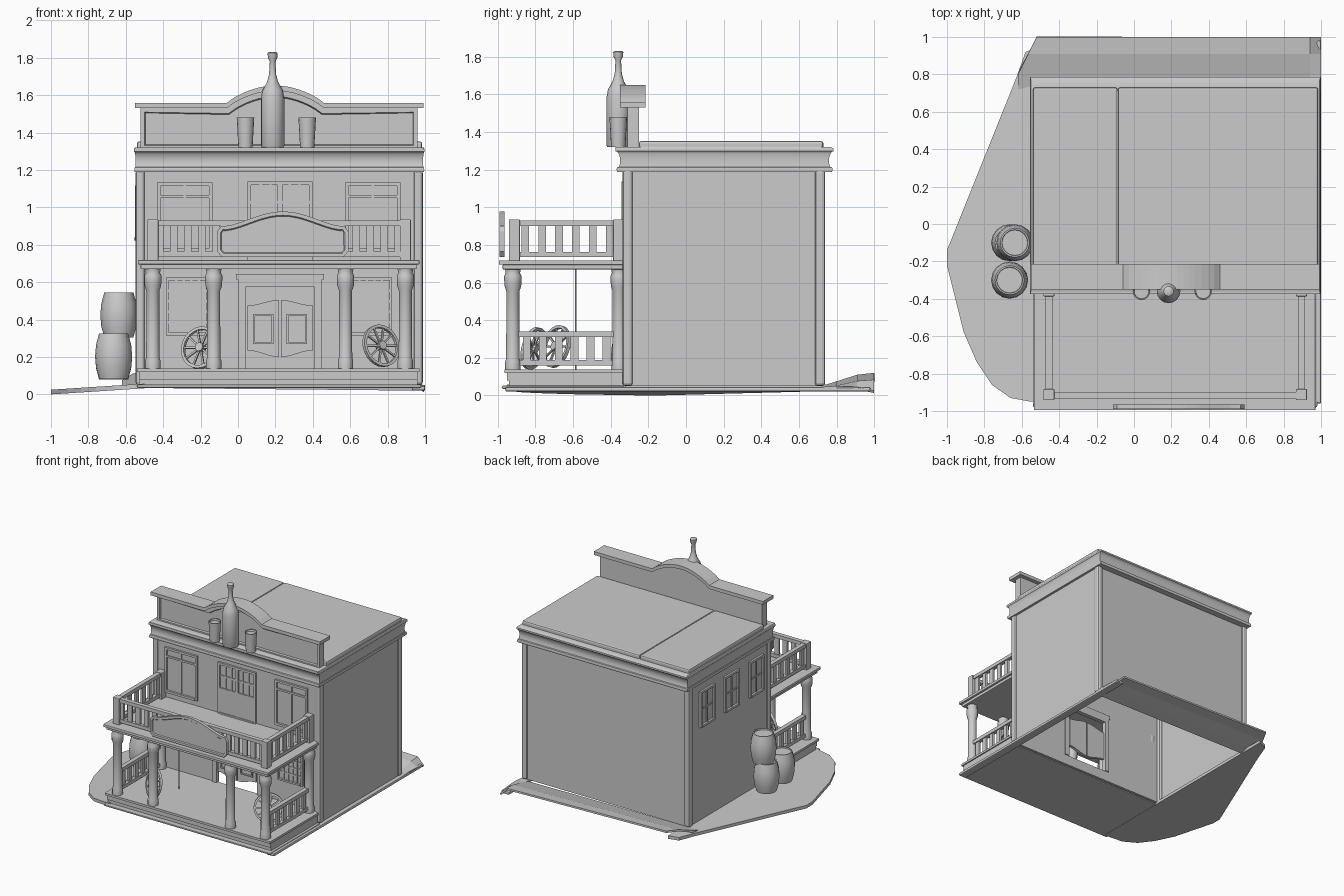
import bpy, bmesh, math
from mathutils import Matrix, Vector

if "Cube" in bpy.data.objects:
    bpy.data.objects.remove(bpy.data.objects["Cube"])

grey = bpy.data.materials.new("light grey")
grey.use_nodes = True
grey.diffuse_color = (0.6, 0.6, 0.6, 1)
grey.node_tree.nodes["Principled BSDF"].inputs["Base Color"].default_value = (0.6, 0.6, 0.6, 1)

MID = 0.22             # centre line of the building
L, R = -0.53, 0.968    # side walls
F, B = -0.32, 0.718    # front and back walls


def finish(name, bm, smooth=False, bevel=0):
    bmesh.ops.recalc_face_normals(bm, faces=bm.faces)
    mesh = bpy.data.meshes.new(name)
    bm.to_mesh(mesh)
    bm.free()
    mesh.materials.append(grey)
    ob = bpy.data.objects.new(name, mesh)
    bpy.context.collection.objects.link(ob)
    if smooth:
        bpy.ops.object.select_all(action="DESELECT")
        ob.select_set(True)
        bpy.context.view_layer.objects.active = ob
        bpy.ops.object.shade_smooth_by_angle(angle=math.radians(40))
    if bevel:
        mod = ob.modifiers.new("bevel", "BEVEL")
        mod.width, mod.segments = bevel, 2
    return ob


def boxes(name, specs, bevel=0):
    """One object from boxes given as (x0, x1, y0, y1, z0, z1)."""
    bm = bmesh.new()
    for x0, x1, y0, y1, z0, z1 in specs:
        m = Matrix.Translation(((x0 + x1) / 2, (y0 + y1) / 2, (z0 + z1) / 2))
        bmesh.ops.create_cube(bm, size=1, matrix=m @ Matrix.Diagonal((x1 - x0, y1 - y0, z1 - z0, 1)))
    return finish(name, bm, bevel=bevel)


def lathe(name, profile, places, steps=16):
    """Spin a (radius, z) profile about z at each place."""
    bm = bmesh.new()
    for place in places:
        rings = []
        for r, z in profile:
            rings.append([bm.verts.new(Vector(place) + Vector((r * math.cos(a), r * math.sin(a), z)))
                          for a in (2 * math.pi * i / steps for i in range(steps))])
        for lo, hi in zip(rings, rings[1:]):
            for i in range(steps):
                j = (i + 1) % steps
                bm.faces.new((lo[i], lo[j], hi[j], hi[i]))
        bm.faces.new(rings[0])
        bm.faces.new(rings[-1])
    return finish(name, bm, smooth=True)


def slab(name, outline, y0, y1, inset=0, depth=0):
    """Extrude an x-z outline along y, with an optional sunken front panel."""
    bm = bmesh.new()
    front = bm.faces.new([bm.verts.new((x, y0, z)) for x, z in outline])
    side = bmesh.ops.extrude_face_region(bm, geom=[front], use_keep_orig=True)
    moved = [v for v in side["geom"] if isinstance(v, bmesh.types.BMVert)]
    bmesh.ops.translate(bm, verts=moved, vec=(0, y1 - y0, 0))
    bmesh.ops.recalc_face_normals(bm, faces=bm.faces)
    if inset:
        bmesh.ops.inset_region(bm, faces=[front], thickness=inset)
        bmesh.ops.inset_region(bm, faces=[front], thickness=0.006)
        bmesh.ops.translate(bm, verts=front.verts, vec=(0, depth, 0))
    return finish(name, bm)


def window(name, area, cols, rows, side=False, frame=0.018):
    """Raised frame, glazing bars and a thin pane laid on the wall face."""
    u0, u1, z0, z1 = area
    f, bar = frame, 0.006
    parts = [(u0 - f, u0, -.022, .006, z0 - f, z1 + f), (u1, u1 + f, -.022, .006, z0 - f, z1 + f),
             (u0, u1, -.022, .006, z1, z1 + f), (u0, u1, -.026, .006, z0 - f, z0),
             (u0, u1, -.009, .006, z0, z1)]
    for i in range(1, cols):
        u = u0 + (u1 - u0) * i / cols
        parts.append((u - bar, u + bar, -.017, .004, z0, z1))
    for i in range(1, rows):
        z = z0 + (z1 - z0) * i / rows
        parts.append((u0, u1, -.015, .004, z - bar, z + bar))
    if side:
        boxes(name, [(L + c, L + d, a, b, e, g) for a, b, c, d, e, g in parts])
    else:
        boxes(name, [(a, b, F + c, F + d, e, g) for a, b, c, d, e, g in parts])


# Walls: the front one is open at the doorway
t = .006
boxes("front_wall", [(L, .04, F - t, F + t, .05, 1.2), (.41, R, F - t, F + t, .05, 1.2),
                     (.04, .41, F - t, F + t, .59, 1.2), (.04, .41, F - t, F + t, .05, .13)])
boxes("right_wall", [(L - t, L + t, F, B, .05, 1.2)])
boxes("left_wall", [(R - t, R + t, F, B, .05, 1.2)])
boxes("back_wall", [(L, R, B - t, B + t, .05, 1.2)])
boxes("corner_posts", [(x, x + .05, y, y + .055, .05, 1.2) for x in (-.548, .938) for y in (-.338, .685)], bevel=.016)

# Windows and balcony doors
for i, c in enumerate((-.27, .71)):
    window(f"lower_window_{i}", (c - .1, c + .1, .33, .61), 5, 5, frame=.014)
for i, c in enumerate((-.285, .72)):
    window(f"upper_window_{i}", (c - .13, c + .13, .78, 1.115), 2, 1)
    boxes(f"upper_window_rail_{i}", [(c - .13, c + .13, F - .018, F, 1.05, 1.065)])
for i, c in enumerate((-.14, .18, .5)):
    window(f"side_window_{i}", (c - .075, c + .075, .84, 1.1), 2, 2, side=True)
window("balcony_doors", (.07, .38, .73, 1.12), 6, 1)
boxes("balcony_door_leaves", [(.07, .215, F - .019, F, .73, .93), (.235, .38, F - .019, F, .73, .93),
                              (.212, .238, F - .022, F, .73, 1.12), (.07, .38, F - .016, F, 1.02, 1.035)])

# Cornice: a moulding ring with a hollow middle
bm = bmesh.new()
rings = []
for o, z in ((-.02, 1.188), (.036, 1.188), (.04, 1.2), (.036, 1.212), (.026, 1.215), (.02, 1.235), (.02, 1.26),
             (.028, 1.285), (.036, 1.295), (.045, 1.298), (.045, 1.312), (.03, 1.32), (-.02, 1.32)):
    ox = o * .35
    x0, x1, y0, y1 = -.54 - ox, .982 + ox, -.33 - o, .74 + o
    rings.append([bm.verts.new(p) for p in ((x0, y0, z), (x1, y0, z), (x1, y1, z), (x0, y1, z))])
for a, b in zip(rings, rings[1:]):
    for i in range(4):
        bm.faces.new((a[i], a[i - 1], b[i - 1], b[i]))
finish("cornice", bm, smooth=True)

# Roof panels
boxes("roof", [(-.54, -.088, -.25, .73, 1.3, 1.352), (-.086, .985, -.25, .73, 1.3, 1.352)], bevel=.012)

# Parapet with arched crown and overhanging cap
arch = [(.2 + .26 * s, 1.53 + .093 * math.cos(s * math.pi / 2) ** .8) for s in (i / 8 - 1 for i in range(17))]
crown = [(-.52, 1.53), (-.06, 1.53)] + arch[1:-1] + [(.46, 1.53), (.96, 1.53)]
slab("parapet", [(-.52, 1.31)] + crown + [(.96, 1.31)], -.31, -.25, .03, .015)
edge = [(-.552, 1.53)] + crown[1:-1] + [(.992, 1.53)]
slab("parapet_cap", edge + [(x, z + .028) for x, z in reversed(edge)], -.35, -.215)
boxes("parapet_ledge", [(-.55, .99, -.375, -.25, 1.305, 1.32)])

# Bottle and glasses on the ledge
lathe("bottle", [(.058, 1.32), (.063, 1.33), (.063, 1.58), (.055, 1.625), (.03, 1.67), (.019, 1.71),
                 (.015, 1.78), (.025, 1.8), (.027, 1.825), (.02, 1.83)], [(.185, -.36, 0)])
lathe("glasses", [(.038, 1.32), (.047, 1.48), (.041, 1.48), (.039, 1.465)], [(.04, -.36, 0), (.37, -.36, 0)])

# Porch floor and balcony slab
boxes("porch", [(-.53, .96, -.95, -.32, .08, .12), (-.54, .97, -.965, -.32, .12, .138),
                (-.53, .96, -.94, -.32, .045, .08)])
boxes("balcony_floor", [(-.52, .955, -.975, -.325, .67, .695), (-.535, .97, -.995, -.325, .695, .718)], bevel=.004)

# Columns and a thin porch pole
xs = (-.455, -.13, .575, .895)
lathe("columns", [(.041, .135), (.041, .18), (.036, .195), (.035, .38), (.035, .555), (.044, .58),
                  (.046, .61), (.046, .635), (.038, .65), (.042, .67)],
      [(x, -.92, 0) for x in xs] + [(x, -.355, 0) for x in (xs[0], xs[3])], 12)
lathe("porch_pole", [(.005, .135), (.005, .67)], [(-.13, -.585, 0)], 6)


# Railings: two rails with evenly spaced flat balusters
def railing(name, along_x, at, a, b, z0, z1, count):
    def piece(u0, u1, half, lo, hi):
        return (u0, u1, at - half, at + half, lo, hi) if along_x else (at - half, at + half, u0, u1, lo, hi)
    parts = [piece(a, b, .016, z0, z0 + .028), piece(a, b, .018, z1 - .03, z1)]
    step = (b - a) / count
    for i in range(count):
        c = a + (i + .5) * step
        parts.append(piece(c - .02, c + .02, .009, z0, z1 - .02))
    boxes(name, parts)


for side, x in (("right", xs[0]), ("left", xs[3])):
    railing(f"porch_railing_{side}", False, x, -.89, -.38, .16, .34, 6)
    railing(f"balcony_railing_{side}", False, x, -.9, -.36, .735, .93, 6)
railing("balcony_railing_front", True, -.915, xs[0], xs[3], .735, .93, 18)
boxes("balcony_posts", [(x - .029, x + .029, y - .029, y + .029, .715, .935)
                        for x in (xs[0], xs[3]) for y in (-.912, -.358)], bevel=.004)

# Blank hanging board with curved top
top = [(.24 + .31 * s, .9 + .078 * math.cos(s * math.pi / 2) ** 1.5) for s in (i / 8 - 1 for i in range(17))]
slab("front_board", [(-.085, .735), (-.112, .765), (-.112, .87), (-.09, .9)] + top +
     [(.57, .9), (.59, .87), (.59, .765), (.565, .735)], -.99, -.965, .02, .008)

# Entrance frame and swing doors
boxes("door_frame", [(0, .04, F - .02, F + .015, .135, .62), (.41, .45, F - .02, F + .015, .135, .62),
                     (-.01, .46, F - .028, F + .015, .615, .645), (0, .45, F - .02, F + .015, .575, .615)])
wave = [i / 6 for i in range(7)]
for side, s in (("right", -1), ("left", 1)):
    ramp = [(MID + .005 + s * (.005 + .17 * w), .5 - .5 * math.cos(math.pi * w)) for w in wave]
    leaf = [(x, .505 - .03 * h) for x, h in ramp] + [(x, .2 + .035 * h) for x, h in reversed(ramp)]
    slab(f"swing_door_{side}", leaf, F - .015, F + .01)
    c, y0, y1 = MID + .005 + s * .09, F - .024, F - .01
    boxes(f"swing_door_panel_{side}", [(c - .055, c - .045, y0, y1, .27, .43), (c + .045, c + .055, y0, y1, .27, .43),
                                       (c - .055, c + .055, y0, y1, .42, .43), (c - .055, c + .055, y0, y1, .27, .28)])


# Wagon wheels leaning on the porch
def wheel(name, centre, yaw, lean, r=.115):
    bm = bmesh.new()
    n = 24
    loops = [[bm.verts.new((q * math.cos(2 * math.pi * i / n), y, q * math.sin(2 * math.pi * i / n))) for i in range(n)]
             for q, y in ((r, -.01), (r, .01), (r - .016, .01), (r - .016, -.01))]
    for k in range(4):
        for i in range(n):
            bm.faces.new((loops[k][i], loops[k][i - 1], loops[k - 1][i - 1], loops[k - 1][i]))
    for i in range(5):
        bmesh.ops.create_cube(bm, size=1, matrix=Matrix.Rotation(math.pi * i / 5, 4, "Y") @
                              Matrix.Diagonal((2 * r - .02, .01, .01, 1)))
    bmesh.ops.create_cone(bm, cap_ends=True, segments=10, radius1=.024, radius2=.024, depth=.04,
                          matrix=Matrix.Rotation(math.pi / 2, 4, "X"))
    bm.transform(Matrix.Translation(centre) @ Matrix.Rotation(yaw, 4, "Z") @ Matrix.Rotation(lean, 4, "X"))
    finish(name, bm)


wheel("wheel_right", (-.2, -.81, .25), math.radians(-30), math.radians(-14))
wheel("wheel_left", (.765, -.69, .26), math.radians(36), math.radians(-14))

# Barrels beside the wall
lathe("barrels", [(.07, .01), (.078, 0), (.094, .06), (.099, .12), (.094, .18), (.078, .24), (.07, .24), (.068, .23)],
      [(-.665, -.1, .08), (-.665, -.3, .085), (-.637, -.1, .305)])

# Ground: side yard, edge strip and rear bank
bm = bmesh.new()
shape = [(-.5, .95), (-.58, .92), (-.63, .78), (-1, -.14), (-1, -.22), (-.91, -.58), (-.84, -.74),
         (-.76, -.86), (-.66, -.93), (-.55, -.95), (-.5, -.95)]
yard = bm.faces.new([bm.verts.new((x, y, .025 + .065 * (x + 1))) for x, y in shape])
res = bmesh.ops.extrude_face_region(bm, geom=[yard], use_keep_orig=True)
bmesh.ops.translate(bm, verts=[v for v in res["geom"] if isinstance(v, bmesh.types.BMVert)], vec=(0, 0, -.025))
finish("side_yard", bm)
boxes("ground_edge", [(.93, 1, -.96, .98, .02, .045), (-.54, .98, -.98, -.33, .035, .052)], bevel=.008)

bm = bmesh.new()
rows = []
for y, drop, rise in ((.72, .045, .05), (.8, .05, .075), (.91, .045, .11), (1, .025, .12)):
    rows.append([bm.verts.new((x, y, z)) for x, z in ((-.62 + .5 * max(0, y - .8), rise), (.94, rise * .7), (1, drop))])
for a, b in zip(rows, rows[1:]):
    for i in range(2):
        bm.faces.new((a[i], a[i + 1], b[i + 1], b[i]))
bank = finish("rear_bank", bm)
bank.modifiers.new("thickness", "SOLIDIFY").thickness = .015
